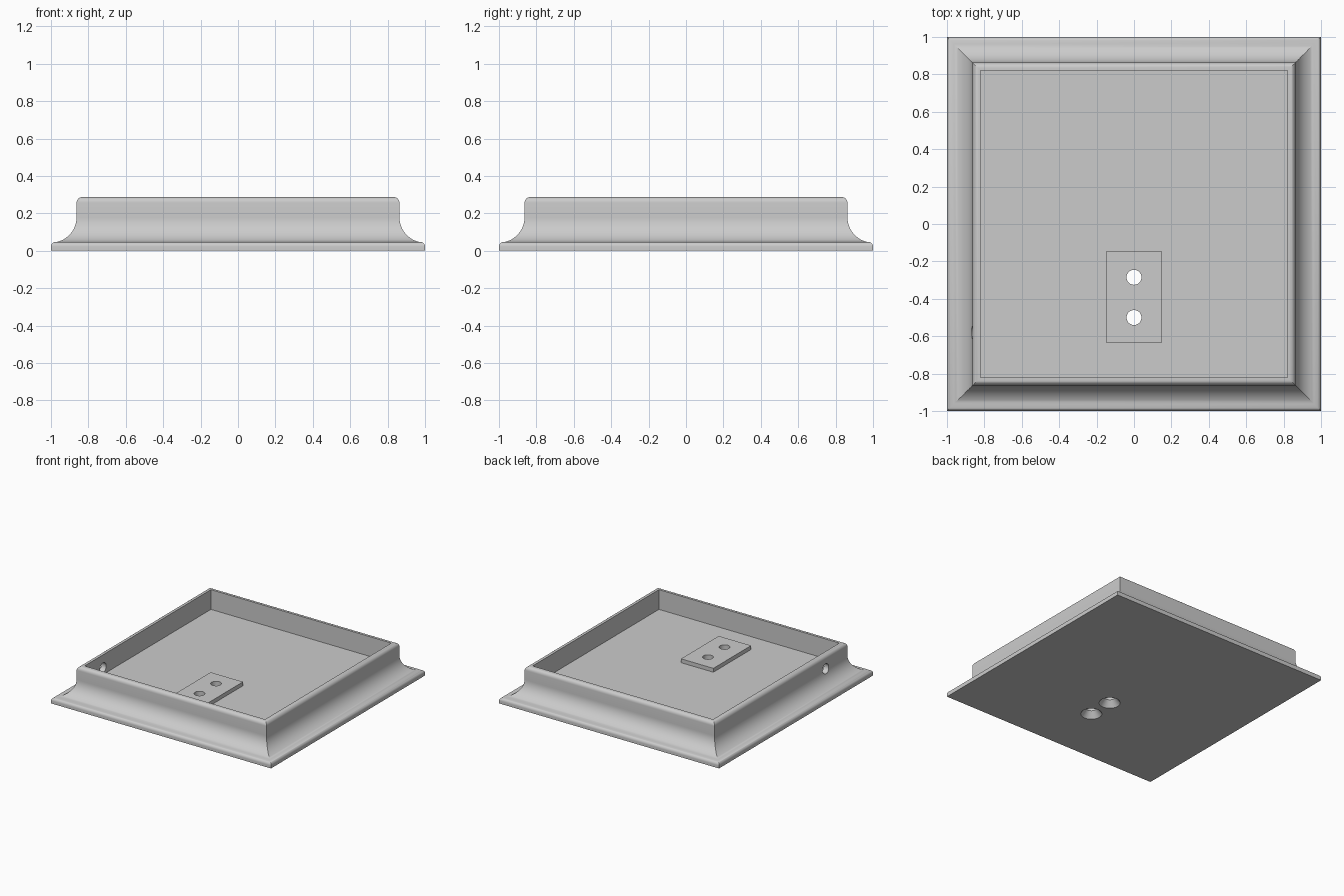
import bpy
import bmesh
from math import sin, cos, pi, radians
from mathutils import Matrix

if "Cube" in bpy.data.objects:
    bpy.data.objects.remove(bpy.data.objects["Cube"])

grey = bpy.data.materials.new("plain_grey")
grey.use_nodes = True
grey.diffuse_color = (0.6, 0.6, 0.6, 1)
grey.node_tree.nodes["Principled BSDF"].inputs["Base Color"].default_value = (0.6, 0.6, 0.6, 1)


def ring_stack(name, rings, sides, matrix=Matrix()):
    """Closed solid from (inradius, height) rings; four sides give a square."""
    bm = bmesh.new()
    loops = []
    for r, z in rings:
        # a square ring is measured to its flat, a round one to its corners
        rad = r / cos(pi / 4) if sides == 4 else r
        loops.append([bm.verts.new((rad * cos(2 * pi * (i + 0.5) / sides),
                                    rad * sin(2 * pi * (i + 0.5) / sides), z))
                      for i in range(sides)])
    for a, b in zip(loops, loops[1:]):
        for i in range(sides):
            j = (i + 1) % sides
            bm.faces.new((a[i], a[j], b[j], b[i]))
    bm.faces.new(loops[0][::-1])
    bm.faces.new(loops[-1])
    bm.transform(matrix)
    bmesh.ops.recalc_face_normals(bm, faces=bm.faces)
    mesh = bpy.data.meshes.new(name)
    bm.to_mesh(mesh)
    bm.free()
    mesh.materials.append(grey)
    obj = bpy.data.objects.new(name, mesh)
    bpy.context.collection.objects.link(obj)
    return obj


def arc(cx, cz, r, start, end, steps):
    return [(cx + r * cos(radians(start + (end - start) * k / steps)),
             cz + r * sin(radians(start + (end - start) * k / steps)))
            for k in range(steps + 1)]


def cut(obj, cutters):
    bpy.context.view_layer.objects.active = obj
    for c in cutters:
        mod = obj.modifiers.new("hole", "BOOLEAN")
        mod.operation = "DIFFERENCE"
        mod.solver = "EXACT"
        mod.object = c
        bpy.ops.object.modifier_apply(modifier=mod.name)


# Tray: rounded foot, cove, rounded rim, then down the inside to the floor
FLOOR, TOP, INNER = 0.125, 0.287, 0.82
profile = [(1, 0)]
profile += arc(0.975, 0.022, 0.025, 0, 75, 6)
profile += arc(1, 0.18, 0.137, 254, 180, 16)
profile += arc(0.833, TOP - 0.03, 0.03, 0, 90, 6)
profile += [(INNER, TOP), (INNER, FLOOR)]
tray = ring_stack("tray", profile, 4)

# Raised pad on the floor
pad = ring_stack("mounting_pad", [(1, FLOOR - 0.02), (1, 0.157)], 4,
                 Matrix.Translation((0, -0.39, 0)) @ Matrix.Diagonal((0.147, 0.245, 1, 1)))

# Countersunk screw holes and the cable hole through the -x wall
screws = [ring_stack("screw_cutter", [(0.084, -0.005), (0.04, 0.05), (0.04, 0.4)], 32,
                     Matrix.Translation((0, y, 0))) for y in (-0.285, -0.5)]
cable = ring_stack("cable_cutter", [(0.04, -0.2), (0.04, 0.2)], 32,
                   Matrix.Translation((-0.9, -0.58, 0.18)) @ Matrix.Rotation(pi / 2, 4, "Y"))
cut(tray, screws + [cable])
cut(pad, screws)
for c in screws + [cable]:
    bpy.data.objects.remove(c)

# Smooth curves, keep mitres and edges sharp
for obj in (tray, pad):
    bpy.ops.object.select_all(action="DESELECT")
    obj.select_set(True)
    bpy.context.view_layer.objects.active = obj
    bpy.ops.object.shade_smooth_by_angle(angle=radians(30))
